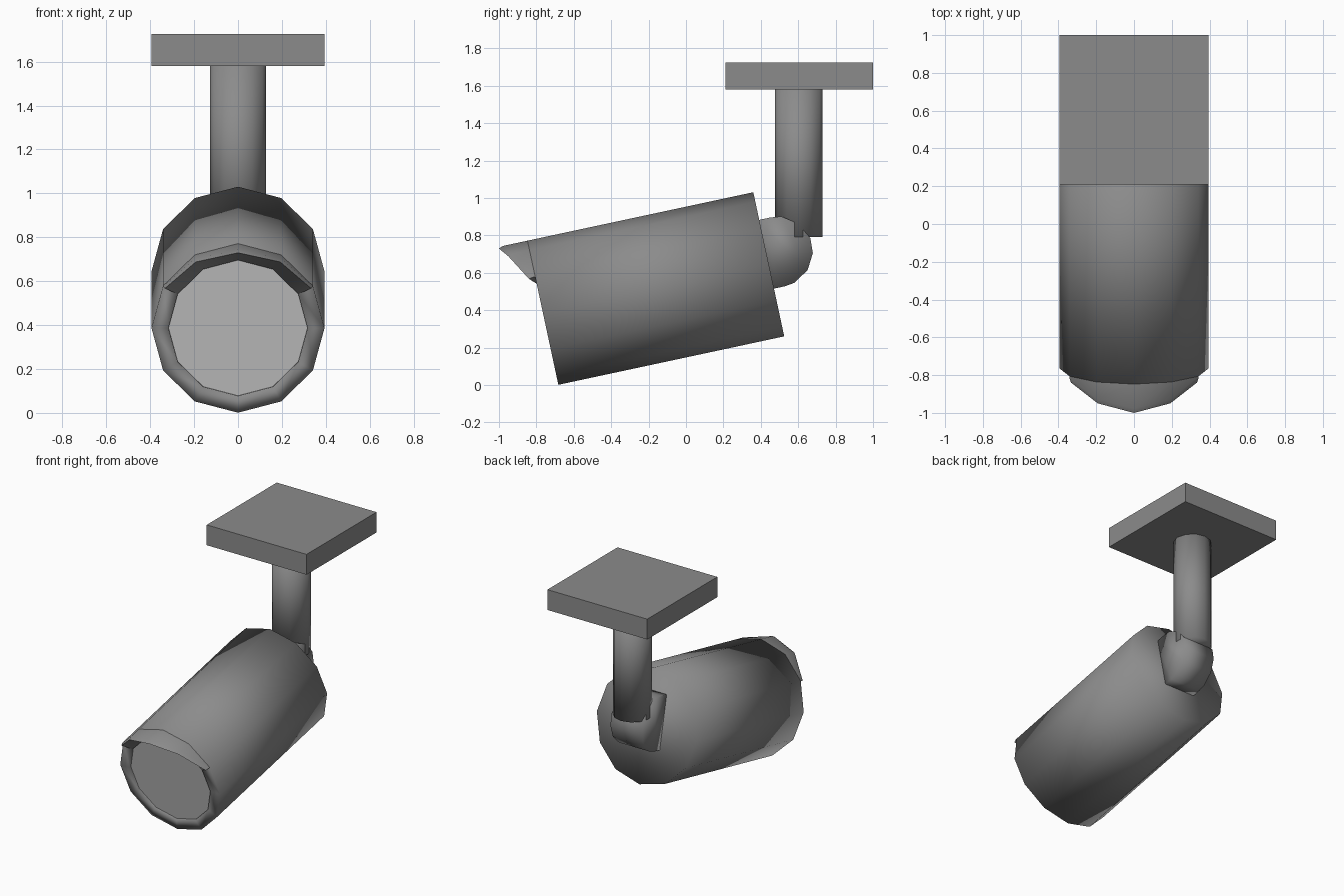
import bpy, bmesh, math
from mathutils import Vector

cube = bpy.data.objects.get("Cube")
if cube:
    bpy.data.objects.remove(cube, do_unlink=True)


def make_material(name, value):
    mat = bpy.data.materials.new(name)
    mat.use_nodes = True
    color = (value, value, value, 1.0)
    mat.diffuse_color = color
    mat.node_tree.nodes["Principled BSDF"].inputs["Base Color"].default_value = color
    return mat


GREY = make_material("housing grey", 0.26)
PALE = make_material("lens pale grey", 0.58)

SIDES = 12
TILT = math.radians(12.1)
PIVOT = Vector((0, 0.4425, 0.645))   # centre of the housing's back face
R_OUT, R_LENS, LENGTH = 0.394, 0.317, 1.235


def finish(bm, name, mat, smooth=None, tilted=False):
    """Turn a bmesh into an object; smooth is None, 'all' or an angle in degrees."""
    bmesh.ops.recalc_face_normals(bm, faces=bm.faces[:])
    mesh = bpy.data.meshes.new(name)
    bm.to_mesh(mesh)
    bm.free()
    mesh.materials.append(mat)
    obj = bpy.data.objects.new(name, mesh)
    bpy.context.collection.objects.link(obj)
    if tilted:
        obj.location = PIVOT
        obj.rotation_euler.x = TILT
    if smooth == "all":
        mesh.shade_smooth()
    elif smooth:
        bpy.ops.object.select_all(action='DESELECT')
        obj.select_set(True)
        bpy.context.view_layer.objects.active = obj
        bpy.ops.object.shade_smooth_by_angle(angle=math.radians(smooth))
    return obj


def polar(radius, degrees, forward):
    """Point in the housing's own frame, whose axis runs along -y."""
    a = math.radians(degrees)
    return (radius * math.cos(a), -forward, radius * math.sin(a))


def bridge(bm, a, b, closed=True):
    n = len(a)
    for i in range(n if closed else n - 1):
        j = (i + 1) % n
        bm.faces.new((a[i], a[j], b[j], b[i]))


# Housing: closed back, outer wall, front rim and shallow lens recess
bm = bmesh.new()
rings = [[bm.verts.new(polar(r, 360 * i / SIDES, f)) for i in range(SIDES)]
         for r, f in ((R_OUT, 0), (R_OUT, LENGTH), (R_LENS, LENGTH), (R_LENS, LENGTH - 0.02))]
for a, b in zip(rings, rings[1:]):
    bridge(bm, a, b)
bm.faces.new(rings[0])
finish(bm, "housing", GREY, "all", tilted=True)

# Lens: flat disc in the recess
bm = bmesh.new()
bm.faces.new([bm.verts.new(polar(R_LENS, -360 * i / SIDES, LENGTH - 0.01)) for i in range(SIDES)])
lens = finish(bm, "lens", PALE, tilted=True)
if lens.data.polygons[0].normal.y > 0:
    lens.data.flip_normals()

# Visor: wedge over the upper rim, longest at the top
bm = bmesh.new()
sections = []
for deg, reach in ((30, 1.27), (60, 1.352), (90, 1.393), (120, 1.352), (150, 1.27)):
    profile = ((R_OUT, LENGTH), (R_OUT, reach - 0.025), (R_OUT - 0.009, reach), (R_LENS, LENGTH))
    sections.append([bm.verts.new(polar(r, deg, f)) for r, f in profile])
for a, b in zip(sections, sections[1:]):
    bridge(bm, a, b, closed=False)
for end in (sections[0], sections[-1]):
    bm.faces.new(end)
finish(bm, "visor", GREY, 40, tilted=True)

# Joint: rounded block behind the housing, (back, up) outline extruded across x
outline = [(-0.01, -0.133), (0.06, -0.133), (0.115, -0.125), (0.197, -0.073), (0.243, 0.009),
           (0.247, 0.09), (0.197, 0.181), (0.12, 0.236), (0.06, 0.243), (-0.01, 0.243)]
bm = bmesh.new()
left, right = [[bm.verts.new((x, b, u)) for b, u in outline] for x in (0.122, -0.122)]
bridge(bm, left, right)
bm.faces.new(left)
bm.faces.new(right)
finish(bm, "joint", GREY, "all", tilted=True)

# Pole: softly shaded post from the joint up to the plate
bm = bmesh.new()
bottom, top = [[bm.verts.new((0.128 * math.cos(math.tau * i / SIDES),
                              0.603 + 0.128 * math.sin(math.tau * i / SIDES), z))
                for i in range(SIDES)] for z in (0.79, 1.585)]
bridge(bm, bottom, top)
bm.faces.new(bottom)
bm.faces.new(top)
finish(bm, "pole", GREY, "all")

# Ceiling plate
bm = bmesh.new()
bmesh.ops.create_cube(bm, size=1)
for v in bm.verts:
    v.co = Vector((v.co.x * 0.788, v.co.y * 0.79 + 0.605, v.co.z * 0.145 + 1.6525))
finish(bm, "ceiling_plate", GREY)
